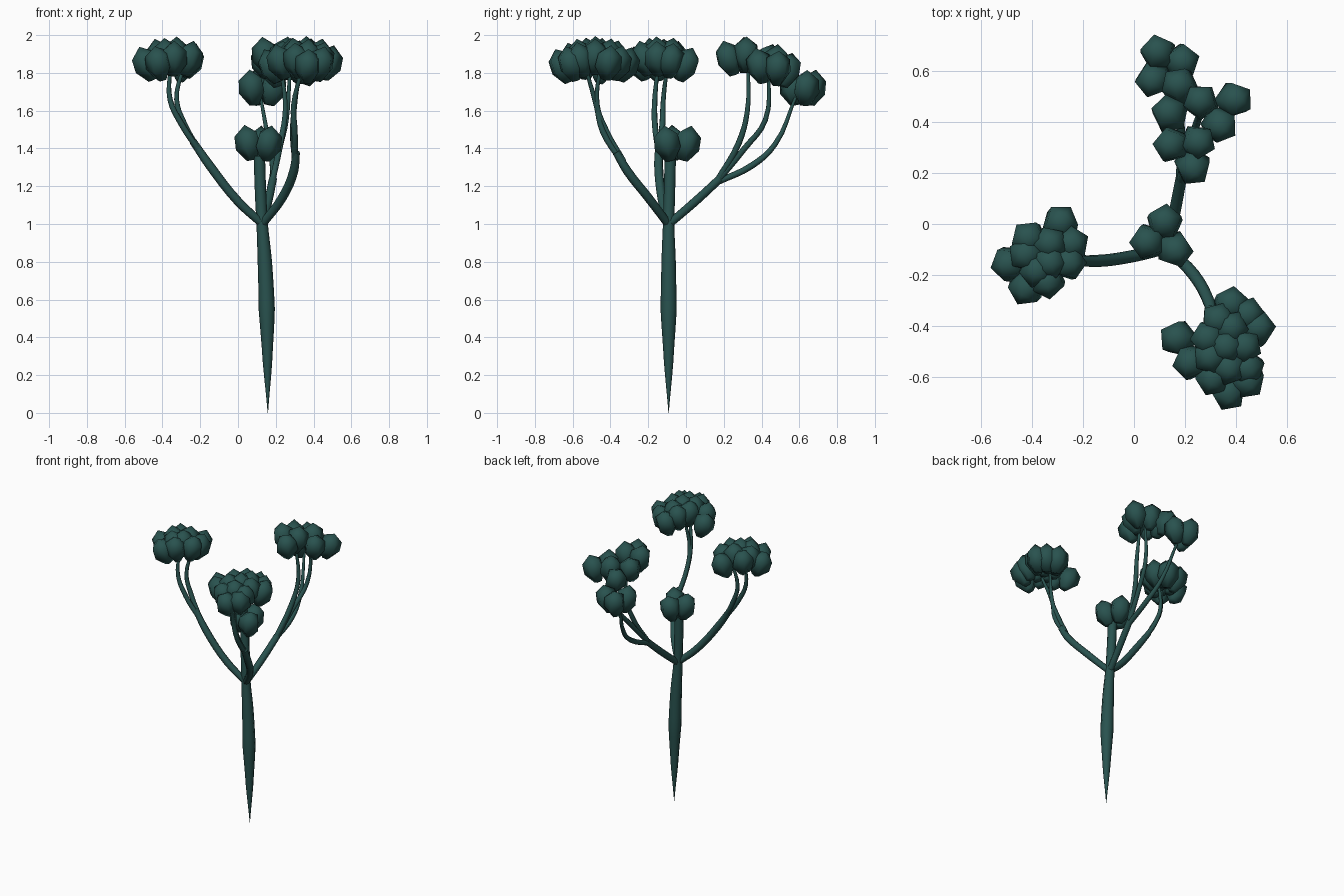
import bpy, bmesh, math, random
from mathutils import Vector, Matrix

random.seed(4)
mat = bpy.data.materials.new("dark_teal")
mat.diffuse_color = (0.022, 0.085, 0.078, 1)


def stem(name, pts):
    """Tapered round tube through (x, y, z, radius) points."""
    cu = bpy.data.curves.new(name, 'CURVE')
    cu.dimensions = '3D'
    cu.bevel_depth = 1.0
    cu.bevel_resolution = 2
    cu.resolution_u = 4
    cu.use_fill_caps = True
    sp = cu.splines.new('BEZIER')
    sp.bezier_points.add(len(pts) - 1)
    for bp, (x, y, z, r) in zip(sp.bezier_points, pts):
        bp.co = (x, y, z)
        bp.radius = r
        bp.handle_left_type = bp.handle_right_type = 'AUTO'
    cu.materials.append(mat)
    ob = bpy.data.objects.new(name, cu)
    bpy.context.collection.objects.link(ob)
    bpy.ops.object.select_all(action='DESELECT')
    ob.select_set(True)
    bpy.context.view_layer.objects.active = ob
    bpy.ops.object.convert(target='MESH')


PROFILE = [(0.028, -0.095), (0.073, -0.025), (0.066, 0.045)]


def add_bud(bm, centre, axis):
    """Five-sided bud along an axis, closed by a point on top."""
    rot = Vector((0, 0, 1)).rotation_difference(axis.normalized()).to_matrix().to_4x4()
    m = Matrix.Translation(centre) @ rot @ Matrix.Rotation(random.uniform(0, 6.28), 4, 'Z')
    rings = [[bm.verts.new(m @ Vector((r * math.cos(i * math.tau / 5),
                                       r * math.sin(i * math.tau / 5), h)))
              for i in range(5)] for r, h in PROFILE]
    top = bm.verts.new(m @ Vector((0, 0, 0.095)))
    bm.faces.new(rings[0][::-1])
    for a, b in zip(rings, rings[1:]):
        for i in range(5):
            j = (i + 1) % 5
            bm.faces.new((a[i], a[j], b[j], b[i]))
    for i in range(5):
        bm.faces.new((rings[-1][i], rings[-1][(i + 1) % 5], top))


def cluster(name, mid, buds, drop=2.6, tilt=3.2):
    """Dome of buds leaning outward from the point mid."""
    bm = bmesh.new()
    for x, y in buds:
        dx, dy = x - mid[0], y - mid[1]
        z = mid[2] - drop * (dx * dx + dy * dy)
        add_bud(bm, Vector((x, y, z)), Vector((dx * tilt, dy * tilt, 1)))
    me = bpy.data.meshes.new(name)
    bm.to_mesh(me)
    bm.free()
    me.materials.append(mat)
    me.shade_smooth()
    bpy.context.collection.objects.link(bpy.data.objects.new(name, me))


# trunk, pointed at the foot
stem("trunk", [(0.158, -0.092, 0.0, 0.001), (0.156, -0.092, 0.27, 0.025),
               (0.152, -0.092, 0.55, 0.043), (0.142, -0.092, 0.8, 0.038),
               (0.128, -0.092, 1.0, 0.030), (0.12, -0.088, 1.15, 0.030),
               (0.113, -0.083, 1.36, 0.030)])

# left branch and its twigs
stem("left_branch", [(0.13, -0.095, 1.0, 0.022), (0.0, -0.125, 1.12, 0.024),
                     (-0.15, -0.145, 1.31, 0.024), (-0.24, -0.14, 1.44, 0.020)])
stem("left_twig_outer", [(-0.2, -0.145, 1.38, 0.016), (-0.3, -0.165, 1.53, 0.016),
                         (-0.36, -0.165, 1.66, 0.014), (-0.36, -0.15, 1.82, 0.009)])
stem("left_twig_inner", [(-0.2, -0.14, 1.38, 0.016), (-0.285, -0.125, 1.53, 0.016),
                         (-0.325, -0.12, 1.66, 0.013), (-0.29, -0.10, 1.83, 0.009)])

# front branch and its twigs
stem("front_branch", [(0.13, -0.095, 1.0, 0.022), (0.235, -0.20, 1.14, 0.024),
                      (0.295, -0.31, 1.28, 0.024), (0.308, -0.37, 1.38, 0.020)])
stem("front_twig_outer", [(0.302, -0.34, 1.33, 0.016), (0.30, -0.44, 1.49, 0.016),
                          (0.295, -0.475, 1.63, 0.014), (0.34, -0.53, 1.82, 0.009)])
stem("front_twig_inner", [(0.302, -0.33, 1.33, 0.016), (0.29, -0.42, 1.49, 0.015),
                          (0.30, -0.47, 1.63, 0.013), (0.33, -0.455, 1.83, 0.009)])

# back branch and its three twigs
stem("back_branch", [(0.13, -0.09, 1.0, 0.022), (0.16, 0.05, 1.12, 0.023),
                     (0.185, 0.18, 1.24, 0.022)])
stem("back_twig_near", [(0.18, 0.16, 1.22, 0.017), (0.225, 0.28, 1.43, 0.017),
                        (0.25, 0.325, 1.6, 0.014), (0.23, 0.33, 1.82, 0.009)])
stem("back_twig_middle", [(0.18, 0.16, 1.22, 0.017), (0.22, 0.31, 1.4, 0.016),
                          (0.255, 0.42, 1.55, 0.014), (0.275, 0.44, 1.80, 0.009)])
stem("back_twig_far", [(0.18, 0.16, 1.22, 0.017), (0.185, 0.35, 1.31, 0.017),
                       (0.165, 0.47, 1.42, 0.014), (0.12, 0.58, 1.67, 0.008)])

# bud clusters
cluster("trunk_buds", (0.11, -0.06, 1.44),
        [(0.12, 0.005), (0.055, -0.07), (0.16, -0.10)], tilt=4)
cluster("left_buds", (-0.35, -0.13, 1.90),
        [(-0.29, 0.0), (-0.25, -0.08), (-0.26, -0.15), (-0.33, -0.08), (-0.33, -0.15),
         (-0.41, -0.06), (-0.42, -0.12), (-0.485, -0.155), (-0.42, -0.245),
         (-0.34, -0.22), (-0.38, -0.18)])
cluster("front_buds", (0.35, -0.48, 1.90),
        [(0.175, -0.45), (0.225, -0.54), (0.38, -0.32), (0.48, -0.41), (0.44, -0.36),
         (0.33, -0.38), (0.29, -0.45), (0.36, -0.48), (0.43, -0.48), (0.44, -0.56),
         (0.37, -0.655), (0.31, -0.60), (0.30, -0.52), (0.44, -0.61), (0.37, -0.56),
         (0.38, -0.41)], drop=2.0, tilt=2.4)
cluster("back_buds_near", (0.20, 0.32, 1.905),
        [(0.14, 0.43), (0.145, 0.31), (0.25, 0.32), (0.23, 0.225)])
cluster("back_buds_middle", (0.28, 0.46, 1.86),
        [(0.26, 0.48), (0.39, 0.485), (0.335, 0.39), (0.18, 0.54)])
cluster("back_buds_far", (0.12, 0.61, 1.735),
        [(0.095, 0.67), (0.185, 0.635), (0.075, 0.565)])
